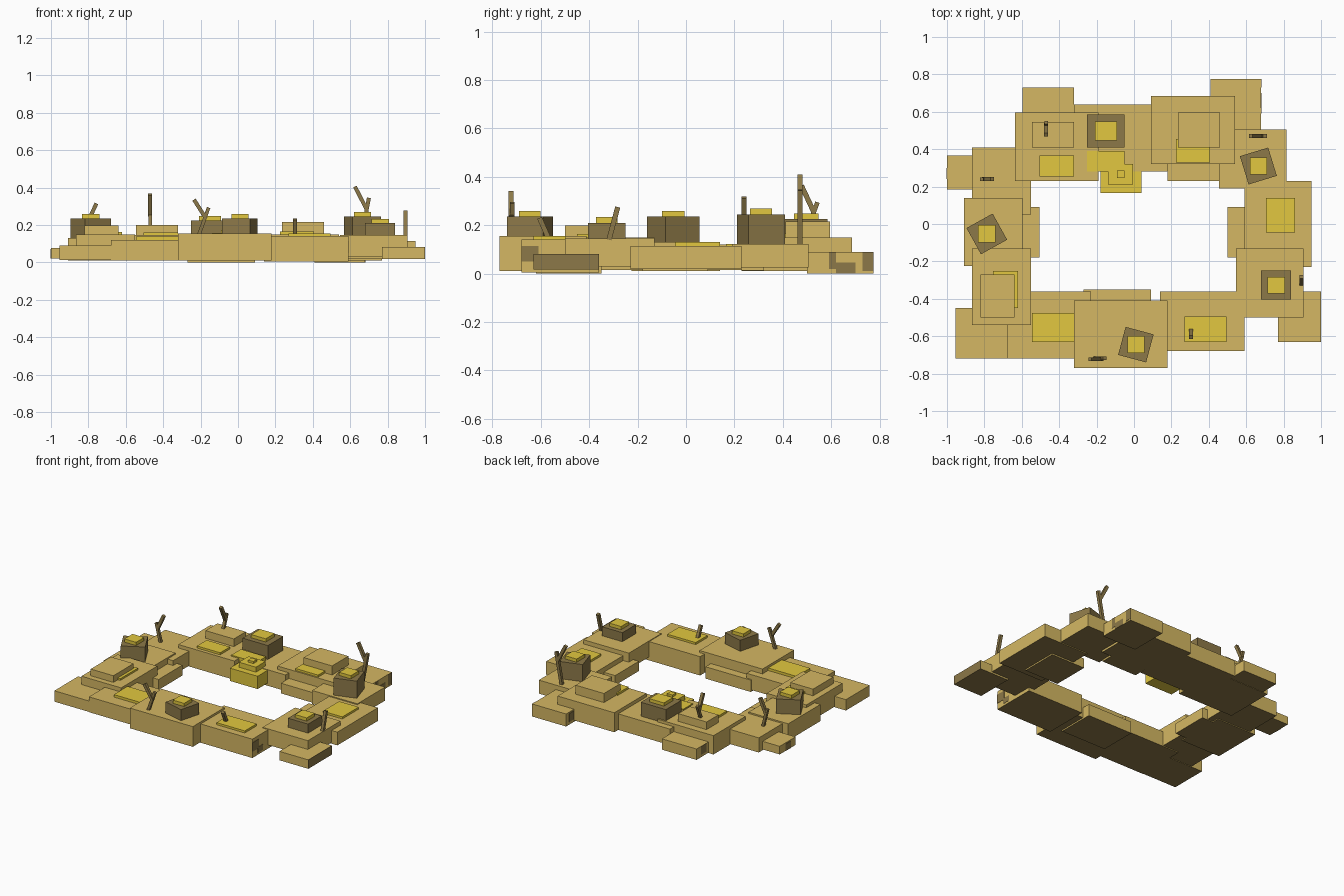
import bpy
import bmesh
import math
from mathutils import Matrix, Vector


def material(name, rgb):
    m = bpy.data.materials.new(name)
    m.diffuse_color = (*rgb, 1)
    return m


SAND = material("sand", (0.66, 0.475, 0.125))
YELLOW = material("yellow_moss", (0.76, 0.575, 0.05))
ROCK = material("brown_rock", (0.265, 0.19, 0.065))


def add_cube(name, mat, matrix):
    bm = bmesh.new()
    bmesh.ops.create_cube(bm, size=1, matrix=matrix)
    bm.normal_update()
    me = bpy.data.meshes.new(name)
    # sand parts have a brown rock underside
    if mat == SAND:
        for f in bm.faces:
            f.material_index = 1 if f.normal.z < -0.9 else 0
    bm.to_mesh(me)
    bm.free()
    me.materials.append(mat)
    if mat == SAND:
        me.materials.append(ROCK)
    ob = bpy.data.objects.new(name, me)
    bpy.context.collection.objects.link(ob)


def box(name, mat, x0, x1, y0, y1, z0, z1, turn=0):
    centre = Vector((x0 + x1, y0 + y1, z0 + z1)) / 2
    add_cube(name, mat, Matrix.Translation(centre)
             @ Matrix.Rotation(math.radians(turn), 4, 'Z')
             @ Matrix.Diagonal((x1 - x0, y1 - y0, z1 - z0, 1)))


def stick(name, a, b, w=0.021):
    a, b = Vector(a), Vector(b)
    d = b - a
    # keep the square section aligned with the lean of the stick
    rot = Vector((0, 0, 1)).rotation_difference(d).to_matrix().to_4x4()
    add_cube(name, ROCK, Matrix.Translation((a + b) / 2) @ rot
             @ Matrix.Diagonal((w, w, d.length, 1)))


# Main ring of sand slabs
box("front_slab", SAND, -0.32, 0.18, -0.77, -0.41, 0.01, 0.155)
box("front_left_slab", SAND, -0.68, -0.23, -0.72, -0.36, 0.01, 0.12)
box("front_right_slab", SAND, 0.14, 0.59, -0.68, -0.36, 0.005, 0.14)
box("right_front_slab", SAND, 0.545, 0.905, -0.50, -0.13, 0.03, 0.145)
box("right_slab", SAND, 0.59, 0.95, -0.23, 0.23, 0.02, 0.115)
box("right_back_slab", SAND, 0.455, 0.815, 0.19, 0.505, 0.025, 0.122)
box("back_right_slab", SAND, 0.09, 0.54, 0.32, 0.685, 0.01, 0.15)
box("back_slab", SAND, -0.32, 0.18, 0.28, 0.64, 0.01, 0.125)
box("back_left_slab", SAND, -0.635, -0.19, 0.23, 0.595, 0.01, 0.145)
box("left_back_slab", SAND, -0.865, -0.55, 0.05, 0.41, 0.015, 0.12)
box("left_slab", SAND, -0.91, -0.595, -0.225, 0.14, 0.01, 0.13)
box("left_front_slab", SAND, -0.865, -0.55, -0.54, -0.13, 0.015, 0.15)

# Low outer and inner ledges
box("front_left_ledge", SAND, -0.955, -0.60, -0.72, -0.45, 0.012, 0.09)
box("front_inner_ledge", SAND, -0.27, 0.09, -0.62, -0.35, 0.0, 0.085)
box("front_right_ledge", SAND, 0.77, 0.998, -0.63, -0.36, 0.018, 0.082)
box("right_inner_ledge", SAND, 0.50, 0.77, -0.18, 0.09, 0.01, 0.08)
box("back_right_ledge", SAND, 0.41, 0.68, 0.50, 0.775, 0.0, 0.09)
box("back_inner_ledge", SAND, 0.18, 0.46, 0.23, 0.50, 0.012, 0.085)
box("back_left_ledge", SAND, -0.595, -0.32, 0.46, 0.73, 0.012, 0.09)
box("left_back_ledge", SAND, -1.0, -0.77, 0.185, 0.365, 0.02, 0.078)
box("left_inner_ledge", SAND, -0.77, -0.505, -0.18, 0.09, 0.01, 0.085)

# Brown rock showing through on the side faces: x, y range, z range
for x, y0, y1, z0, z1 in [(0.998, -0.63, -0.36, 0.018, 0.082),
                          (0.59, -0.68, -0.61, 0.05, 0.115),
                          (0.59, -0.62, -0.56, 0.02, 0.06),
                          (0.68, 0.59, 0.62, 0.02, 0.09),
                          (0.68, 0.62, 0.70, 0.0, 0.045),
                          (0.68, 0.73, 0.775, 0.01, 0.09),
                          (0.41, 0.69, 0.74, 0.02, 0.08),
                          (-0.595, 0.62, 0.68, 0.03, 0.09),
                          (-1.0, 0.24, 0.30, 0.02, 0.07)]:
    box("rock_blotch", ROCK, x - 0.002, x + 0.002, y0, y1, z0, z1)

# Raised sand steps
box("left_step", SAND, -0.82, -0.64, -0.50, -0.27, 0.14, 0.198)
box("back_left_step", SAND, -0.545, -0.32, 0.41, 0.545, 0.14, 0.2)
box("back_right_step", SAND, 0.235, 0.46, 0.41, 0.595, 0.14, 0.215)

# Thin moss patches
for x0, x1, y0, y1, top in [(-0.545, -0.32, -0.63, -0.475, 0.138),
                            (0.27, 0.495, -0.63, -0.495, 0.155),
                            (0.705, 0.86, -0.045, 0.14, 0.13),
                            (-0.505, -0.32, 0.255, 0.365, 0.16),
                            (0.225, 0.405, 0.33, 0.455, 0.165),
                            (-0.755, -0.62, -0.45, -0.25, 0.163),
                            (-0.25, -0.05, 0.28, 0.39, 0.153)]:
    box("moss_patch", YELLOW, x0, x1, y0, y1, top - 0.025, top)

# Stepped moss mound on the inner back edge
box("mound_base", YELLOW, -0.18, 0.04, 0.165, 0.32, 0.03, 0.122)
box("mound_middle", YELLOW, -0.14, -0.005, 0.21, 0.32, 0.11, 0.158)
box("mound_top", YELLOW, -0.092, -0.05, 0.245, 0.285, 0.15, 0.173)

# Rocks with moss caps: x, y, width, depth, turn, base, top
for x, y, w, d, turn, base, top in [(-0.15, 0.497, 0.20, 0.175, 0, 0.12, 0.225),
                                    (0.01, -0.645, 0.155, 0.155, -15, 0.14, 0.235),
                                    (0.76, -0.327, 0.16, 0.155, 0, 0.13, 0.21),
                                    (0.665, 0.31, 0.158, 0.158, 17, 0.11, 0.245),
                                    (-0.787, -0.053, 0.16, 0.16, 29, 0.11, 0.235)]:
    cw, cd = w * 0.29, d * 0.29
    box("rock", ROCK, x - w / 2, x + w / 2, y - d / 2, y + d / 2, base, top, turn)
    box("rock_cap", YELLOW, x - cw, x + cw, y - cd, y + cd, top - 0.01, top + 0.023)

# Driftwood sticks, some with a side branch
stick("back_left_stick", (-0.47, 0.50, 0.18), (-0.47, 0.543, 0.295), 0.019)
stick("back_left_branch", (-0.47, 0.53, 0.25), (-0.47, 0.477, 0.363))
stick("left_stick", (-0.78, 0.24, 0.11), (-0.815, 0.24, 0.25), 0.019)
stick("left_branch", (-0.803, 0.24, 0.215), (-0.757, 0.24, 0.315))
stick("front_stick", (-0.21, -0.718, 0.145), (-0.157, -0.718, 0.293), 0.019)
stick("front_branch", (-0.172, -0.723, 0.235), (-0.235, -0.723, 0.335))
stick("front_right_stick", (0.305, -0.565, 0.14), (0.305, -0.605, 0.23))
stick("right_stick", (0.895, -0.318, 0.14), (0.895, -0.282, 0.275))
stick("back_right_stick", (0.655, 0.47, 0.11), (0.70, 0.47, 0.345))
stick("back_right_branch", (0.687, 0.47, 0.285), (0.625, 0.47, 0.405))
